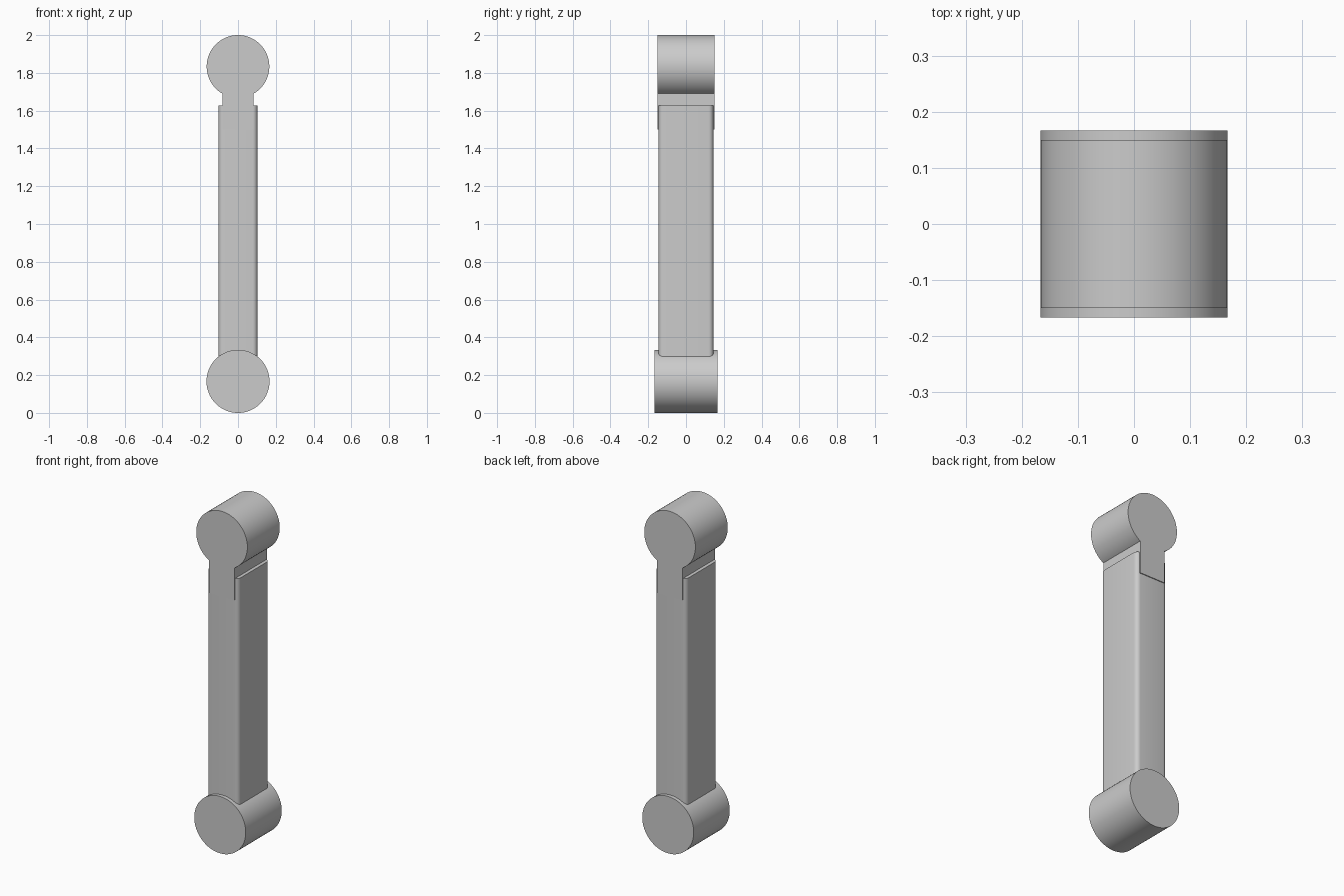
import bpy, bmesh
from math import radians
from mathutils import Matrix

old = bpy.data.objects.get("Cube")
if old:
    bpy.data.objects.remove(old, do_unlink=True)

grey = bpy.data.materials.new("light grey")
grey.use_nodes = True
grey.diffuse_color = (0.6, 0.6, 0.6, 1)
grey.node_tree.nodes["Principled BSDF"].inputs["Base Color"].default_value = (0.6, 0.6, 0.6, 1)


def finish(name, bm):
    mesh = bpy.data.meshes.new(name)
    bm.to_mesh(mesh)
    bm.free()
    mesh.materials.append(grey)
    obj = bpy.data.objects.new(name, mesh)
    bpy.context.collection.objects.link(obj)
    bpy.ops.object.select_all(action="DESELECT")
    obj.select_set(True)
    bpy.context.view_layer.objects.active = obj
    bpy.ops.object.shade_smooth_by_angle(angle=radians(35))


def pivot(name, radius, width, z):
    bm = bmesh.new()
    place = Matrix.Translation((0, 0, z)) @ Matrix.Rotation(radians(90), 4, "X")
    bmesh.ops.create_cone(bm, cap_ends=True, segments=64, radius1=radius,
                          radius2=radius, depth=width, matrix=place)
    finish(name, bm)


def block(name, x, y, bottom, top, rounding=0):
    bm = bmesh.new()
    place = Matrix.Translation((0, 0, (bottom + top) / 2)) @ Matrix.Diagonal((x, y, top - bottom, 1))
    bmesh.ops.create_cube(bm, size=1, matrix=place)
    if rounding:
        # Round only the upright edges
        upright = [e for e in bm.edges if abs(e.verts[0].co.z - e.verts[1].co.z) > 0.1]
        bmesh.ops.bevel(bm, geom=upright, offset=rounding, segments=6,
                        profile=0.5, affect="EDGES")
    finish(name, bm)


# Pivots at both ends, the rounded beam and the neck that slots into it
pivot("lower_pivot", 0.167, 0.334, 0.167)
pivot("upper_pivot", 0.166, 0.3, 1.834)
block("beam", 0.206, 0.29, 0.167, 1.627, rounding=0.025)
block("upper_neck", 0.166, 0.3, 1.5, 1.8)
